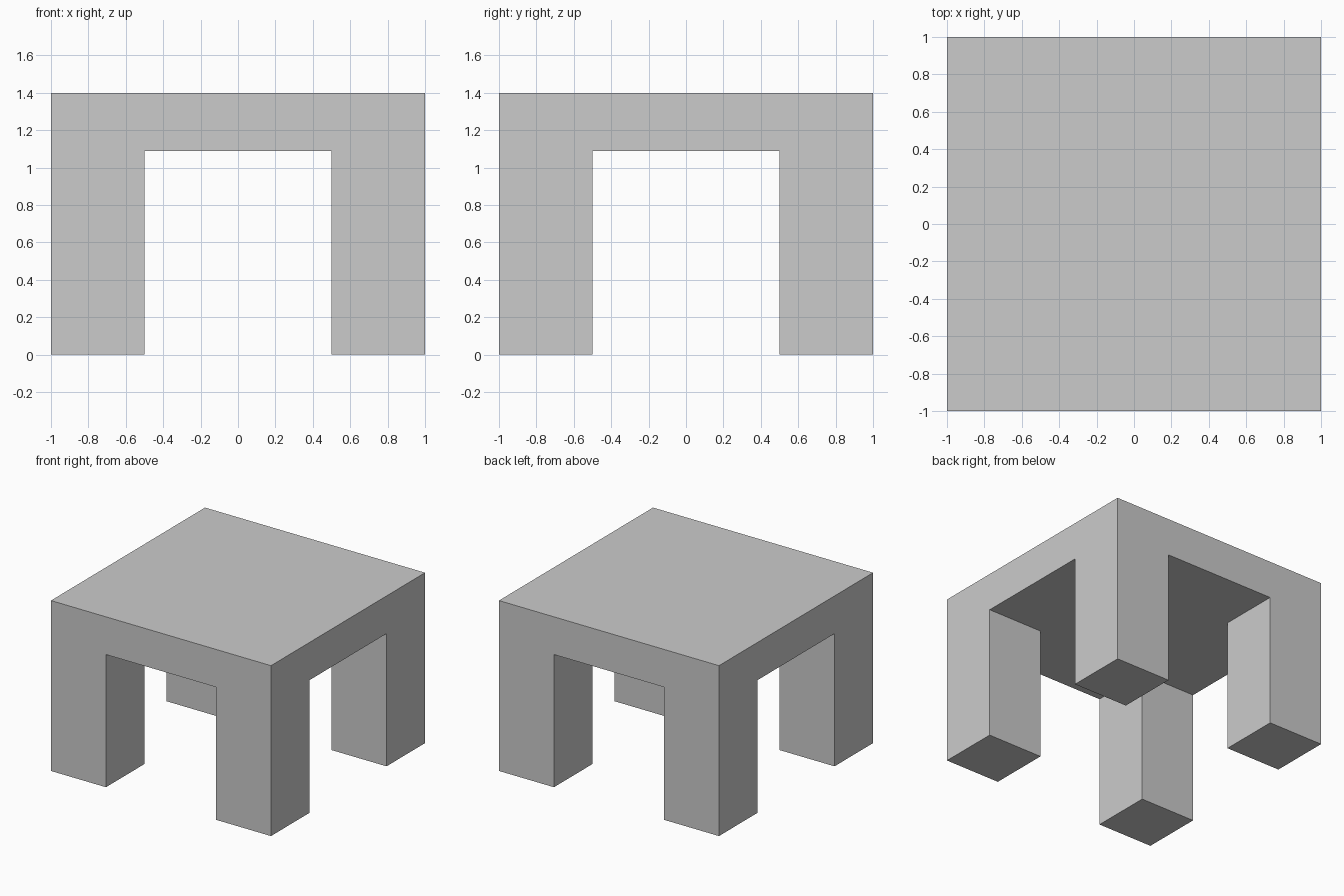
import bpy
import bmesh
from mathutils import Matrix, Vector

if "Cube" in bpy.data.objects:
    bpy.data.objects.remove(bpy.data.objects["Cube"])

HALF = 1.0         # half width of the top
INNER = 0.5        # inner side of the legs
UNDERSIDE = 1.09   # height of the slab's lower face
HEIGHT = 1.4

bm = bmesh.new()

# Table top slab
thickness = HEIGHT - UNDERSIDE
bmesh.ops.create_cube(
    bm, size=1,
    matrix=Matrix.Translation((0, 0, UNDERSIDE + thickness / 2))
    @ Matrix.Diagonal((2 * HALF, 2 * HALF, thickness, 1)))

# Cuts that outline the legs
for axis in (Vector((1, 0, 0)), Vector((0, 1, 0))):
    for side in (-1, 1):
        bmesh.ops.bisect_plane(
            bm, geom=bm.verts[:] + bm.edges[:] + bm.faces[:],
            plane_co=axis * side * INNER, plane_no=axis)

# Four legs pulled down from the corner faces of the underside
bm.normal_update()
corners = []
for f in bm.faces:
    c = f.calc_center_median()
    if f.normal.z < -0.9 and abs(c.x) > INNER and abs(c.y) > INNER:
        corners.append(f)
legs = bmesh.ops.extrude_face_region(bm, geom=corners)["geom"]
bmesh.ops.translate(
    bm, vec=(0, 0, -UNDERSIDE),
    verts=[g for g in legs if isinstance(g, bmesh.types.BMVert)])
bmesh.ops.recalc_face_normals(bm, faces=bm.faces[:])

mesh = bpy.data.meshes.new("table")
bm.to_mesh(mesh)
bm.free()
bpy.context.collection.objects.link(bpy.data.objects.new("table", mesh))
